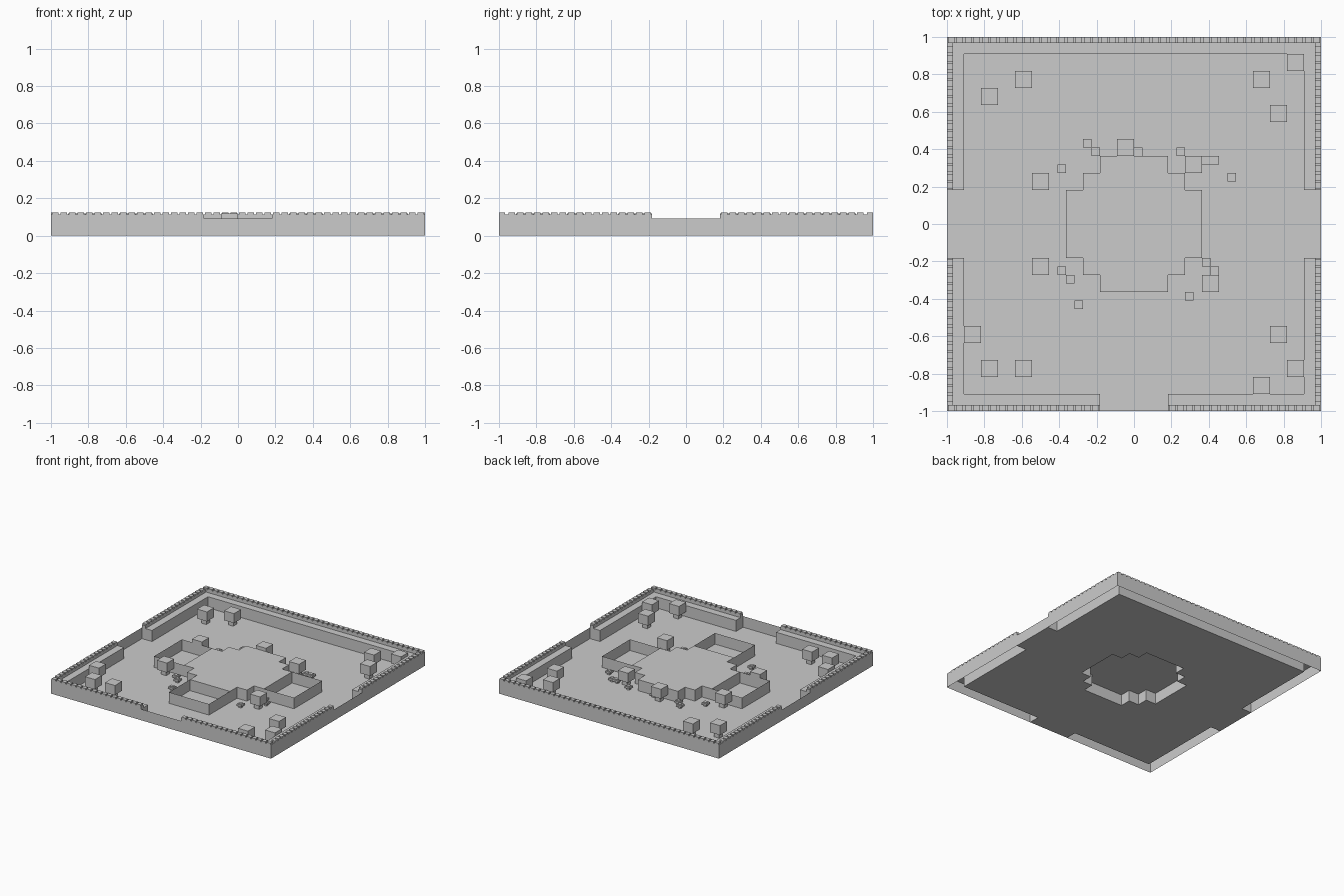
import bpy, bmesh
from mathutils import Vector

if "Cube" in bpy.data.objects:
    bpy.data.objects.remove(bpy.data.objects["Cube"])

U = 1 / 11          # one grid cell
N = 22              # cells per side
GATE = 2 * U        # half width of gates and walkways

stone = bpy.data.materials.new("grey stone")
stone.use_nodes = True
GREY = (0.6, 0.6, 0.6, 1)
stone.diffuse_color = GREY
stone.node_tree.nodes["Principled BSDF"].inputs["Base Color"].default_value = GREY


def finish(name, bm):
    mesh = bpy.data.meshes.new(name)
    bm.to_mesh(mesh)
    bm.free()
    mesh.materials.append(stone)
    obj = bpy.data.objects.new(name, mesh)
    bpy.context.collection.objects.link(obj)


def quad(bm, *pts):
    bm.faces.new([bm.verts.new(p) for p in pts])


def box(bm, x0, x1, y0, y1, z0, z1):
    """Closed box between two corners."""
    made = bmesh.ops.create_cube(bm, size=1)["verts"]
    lo, hi = Vector((x0, y0, z0)), Vector((x1, y1, z1))
    for v in made:
        v.co = (lo + hi) / 2 + v.co * (hi - lo)


def block(bm, x, y, width, z0, z1):
    h = width / 2
    box(bm, x - h, x + h, y - h, y + h, z0, z1)


def panel(bm, a, b):
    """Thin upright sheet one cell high."""
    quad(bm, (*a, 0), (*b, 0), (*b, U), (*a, U))


def height(i, j):
    """Ground height of a cell: perimeter wall, gates, raised plaza, floor."""
    if not (0 <= i < N and 0 <= j < N):
        return 0
    cx, cy = (i + 0.5) * U - 1, (j + 0.5) * U - 1
    ax, ay = abs(cx), abs(cy)
    if max(ax, ay) > 1 - U:
        gate = ay < GATE or (ax < GATE and cy < 0)
        return 0 if gate else U
    return U if max(ax, ay) < 4 * U and ax + ay < 0.5 else 0


# Floor, hollow walls and plaza as one stepped shell
bm = bmesh.new()
for i in range(N):
    for j in range(N):
        h = height(i, j)
        x, y = i * U - 1, j * U - 1
        corners = [(x, y), (x + U, y), (x + U, y + U), (x, y + U)]
        quad(bm, *[(*c, h) for c in corners])
        for k, (di, dj) in enumerate([(0, -1), (1, 0), (0, 1), (-1, 0)]):
            if h > height(i + di, j + dj):
                panel(bm, corners[k], corners[(k + 1) % 4])
bmesh.ops.remove_doubles(bm, verts=bm.verts, dist=0.0001)
bmesh.ops.dissolve_limit(bm, angle_limit=0.01, verts=bm.verts, edges=bm.edges)
finish("walled_ground", bm)

# Gate thresholds and open-topped walkway sides, on three sides
bm = bmesh.new()
SIDES = [lambda u, v: (u, -v), lambda u, v: (v, u), lambda u, v: (-v, -u)]
for place in SIDES:
    panel(bm, place(-GATE, 1), place(GATE, 1))
    near, far = 4 * U, 7 * U
    panel(bm, place(-GATE, near), place(-GATE, far))
    panel(bm, place(-GATE, far), place(GATE, far))
    panel(bm, place(GATE, far), place(GATE, near))
finish("gate_and_walkway_panels", bm)

# Parapet sill and its teeth along the outer edge
bm = bmesh.new()
D, SILL, TOP = 0.032, 0.113, 0.125
for s in (-1, 1):
    e0, e1 = sorted((s, s * (1 - D)))
    f0, f1 = sorted((s, s * GATE))
    box(bm, f0, f1, -1, -1 + D, U, SILL)
    box(bm, f0, f1, 1 - D, 1, U, SILL)
    for t in (-1, 1):
        g0, g1 = sorted((t * (1 - D), t * GATE))
        box(bm, e0, e1, g0, g1, U, SILL)
box(bm, -GATE, GATE, 1 - D, 1, U, SILL)
finish("parapet_sill", bm)

bm = bmesh.new()
for k in range(2 * N):
    c = (k + 0.5) * U / 2 - 1
    block(bm, c, 1 - D / 2, 0.034, SILL, TOP)
    if abs(c) > GATE:
        block(bm, c, -1 + D / 2, 0.034, SILL, TOP)
        if abs(c) < 1 - D:
            for s in (-1, 1):
                block(bm, s * (1 - D / 2), c, 0.034, SILL, TOP)
bmesh.ops.translate(bm, verts=bm.verts, vec=(0, 0, 0))
for v in bm.verts:
    v.co.x = max(-1, min(1, v.co.x))
    v.co.y = max(-1, min(1, v.co.y))
finish("parapet_teeth", bm)

# Block trees, placed by grid cell from the centre
TREES = [(-9, 7), (-7, 8), (7, 8), (9, 9), (8, 6), (-1, 4), (-6, 2), (-6, -3),
         (4, -4), (3, 3), (-10, -7), (-9, -9), (-7, -9), (8, -7), (9, -9), (7, -10)]
trunks, crowns = bmesh.new(), bmesh.new()
for i, j in TREES:
    x, y = (i + 0.5) * U, (j + 0.5) * U
    block(trunks, x, y, U / 2, 0, 0.04)
    block(crowns, x, y, U, 0.04, 0.118)
finish("tree_trunks", trunks)
finish("tree_crowns", crowns)

# Small capped stones, placed by half cell
STONES = [(-6, 9), (-5, 8), (-9, 6), (0, 8), (5, 8), (8, 7), (9, 7), (11, 5),
          (-9, -6), (-8, -7), (-7, -10), (8, -5), (9, -6), (6, -9)]
bm = bmesh.new()
for i, j in STONES:
    x, y = (i + 0.5) * U / 2, (j + 0.5) * U / 2
    block(bm, x, y, 0.022, 0, 0.015)
    block(bm, x, y, 0.044, 0.015, 0.03)
    block(bm, x, y, 0.022, 0.03, 0.034)
finish("small_stones", bm)
